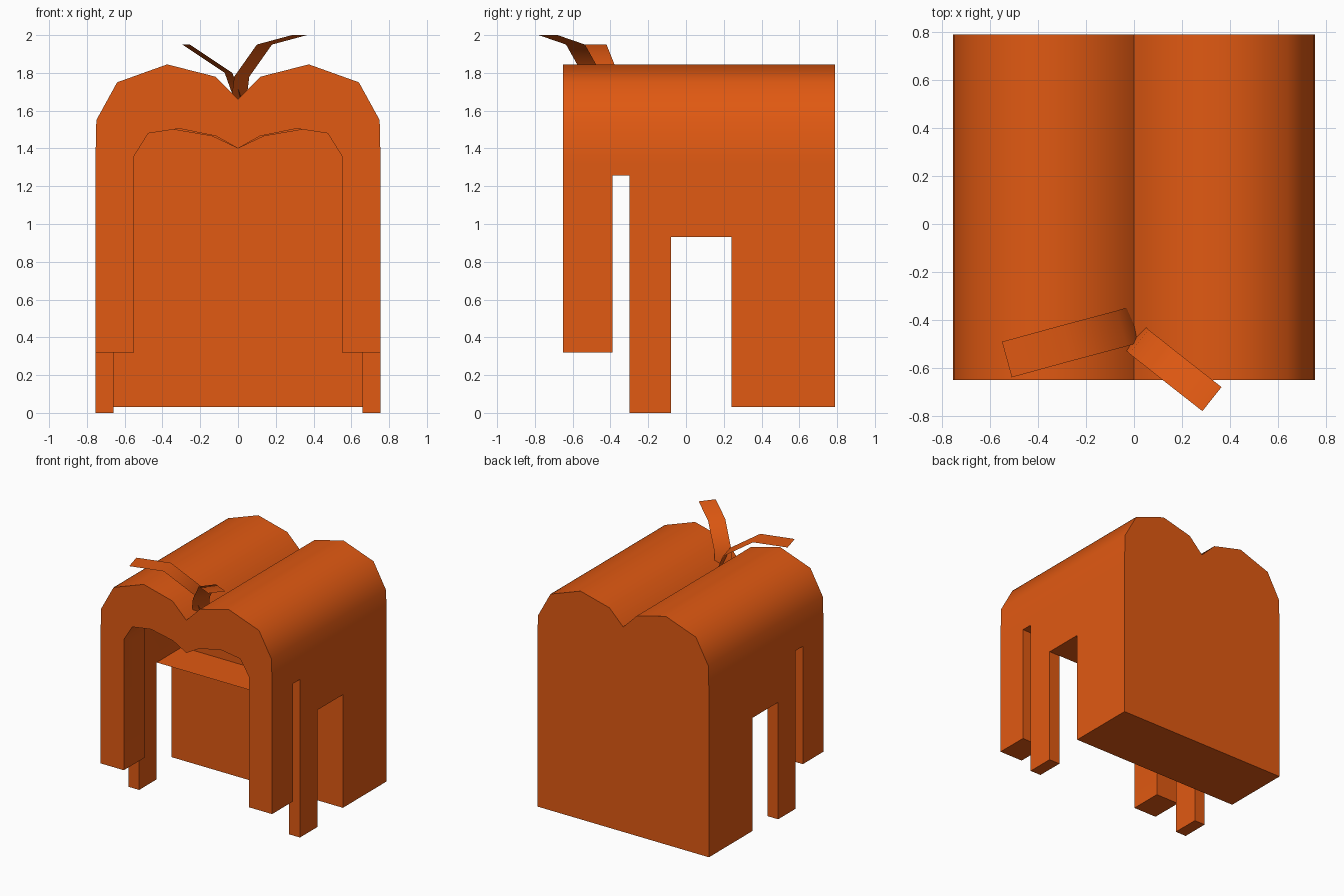
import bpy, math
from mathutils import Vector

if "Cube" in bpy.data.objects:
    bpy.data.objects.remove(bpy.data.objects["Cube"])

orange = bpy.data.materials.new("pumpkin orange")
orange.diffuse_color = (0.75, 0.1, 0.006, 1)
orange.use_nodes = True
orange.node_tree.nodes["Principled BSDF"].inputs["Base Color"].default_value = orange.diffuse_color


def make(name, verts, faces):
    me = bpy.data.meshes.new(name)
    me.from_pydata(verts, [], faces)
    me.materials.append(orange)
    ob = bpy.data.objects.new(name, me)
    bpy.context.collection.objects.link(ob)
    return ob


def extrude(name, half, y0, y1):
    """Mirror a right-half xz profile (bottom to centre) and extrude it along y."""
    prof = half + [(-x, z) for x, z in reversed(half) if x > 0]
    n = len(prof)
    verts = [(x, y, z) for y in (y0, y1) for x, z in prof]
    faces = [tuple(range(n - 1, -1, -1)), tuple(range(n, 2 * n))]
    faces += [(i, (i + 1) % n, (i + 1) % n + n, i + n) for i in range(n)]
    ob = make(name, verts, [f[::-1] for f in faces])
    return ob


def box(y0, y1, z0, z1):
    return extrude("cutter", [(1, z0), (1, z1)], y0, y1)


def smooth(ob):
    bpy.ops.object.select_all(action='DESELECT')
    ob.select_set(True)
    bpy.context.view_layer.objects.active = ob
    bpy.ops.object.shade_smooth_by_angle(angle=math.radians(46))


# body: double-humped outline, full depth
outer = [(0.755, 0), (0.755, 1.32), (0.75, 1.55), (0.64, 1.75),
         (0.375, 1.845), (0.12, 1.78), (0, 1.66)]
inner = [(0.55, -0.2), (0.55, 1.36), (0.475, 1.48),
         (0.31, 1.505), (0.115, 1.465), (0, 1.40)]
body = extrude("body", outer, -0.65, 0.79)

# cutters: front archway, wider chamber, side slots, and raised undersides
wide = [(x * 1.2, z) for x, z in inner]
cutters = [
    extrude("cutter", inner, -0.8, -0.35),
    extrude("cutter", wide, -0.39, 0.24),
    box(-0.39, -0.30, -0.3, 1.257),
    box(-0.08, 0.24, -0.3, 0.93),
    box(-0.9, -0.39, -0.3, 0.32),
    box(0.24, 0.9, -0.3, 0.03),
]
bpy.context.view_layer.objects.active = body
for c in cutters:
    c.hide_render = True
    m = body.modifiers.new("cut", 'BOOLEAN')
    m.operation, m.solver, m.object = 'DIFFERENCE', 'EXACT', c
    bpy.ops.object.modifier_apply(modifier=m.name)
    bpy.data.objects.remove(c)
smooth(body)

# floor sheet above the side gap
make("chamber_floor",
     [(-0.66, -0.08, 0.93), (0.66, -0.08, 0.93), (0.66, 0.24, 0.93), (-0.66, 0.24, 0.93)],
     [(0, 1, 2, 3)])


# curled leaf strips rising from the valley
def ribbon(name, path, width):
    pts = [Vector(p) for p in path]
    d = (pts[-1] - pts[0]).to_2d().normalized()
    side = Vector((-d.y, d.x, 0)) * width / 2
    verts = [q for p in pts for q in (p - side, p + side)]
    ob = make(name, verts, [(2 * i, 2 * i + 2, 2 * i + 3, 2 * i + 1) for i in range(len(pts) - 1)])
    smooth(ob)


ribbon("right_leaf", [(0.005, -0.475, 1.66), (0.02, -0.49, 1.78),
                      (0.14, -0.585, 1.95), (0.325, -0.73, 2.0)], 0.128)
ribbon("left_leaf", [(0, -0.42, 1.66), (-0.05, -0.435, 1.80),
                     (-0.275, -0.495, 1.95), (-0.53, -0.565, 1.95)], 0.154)
